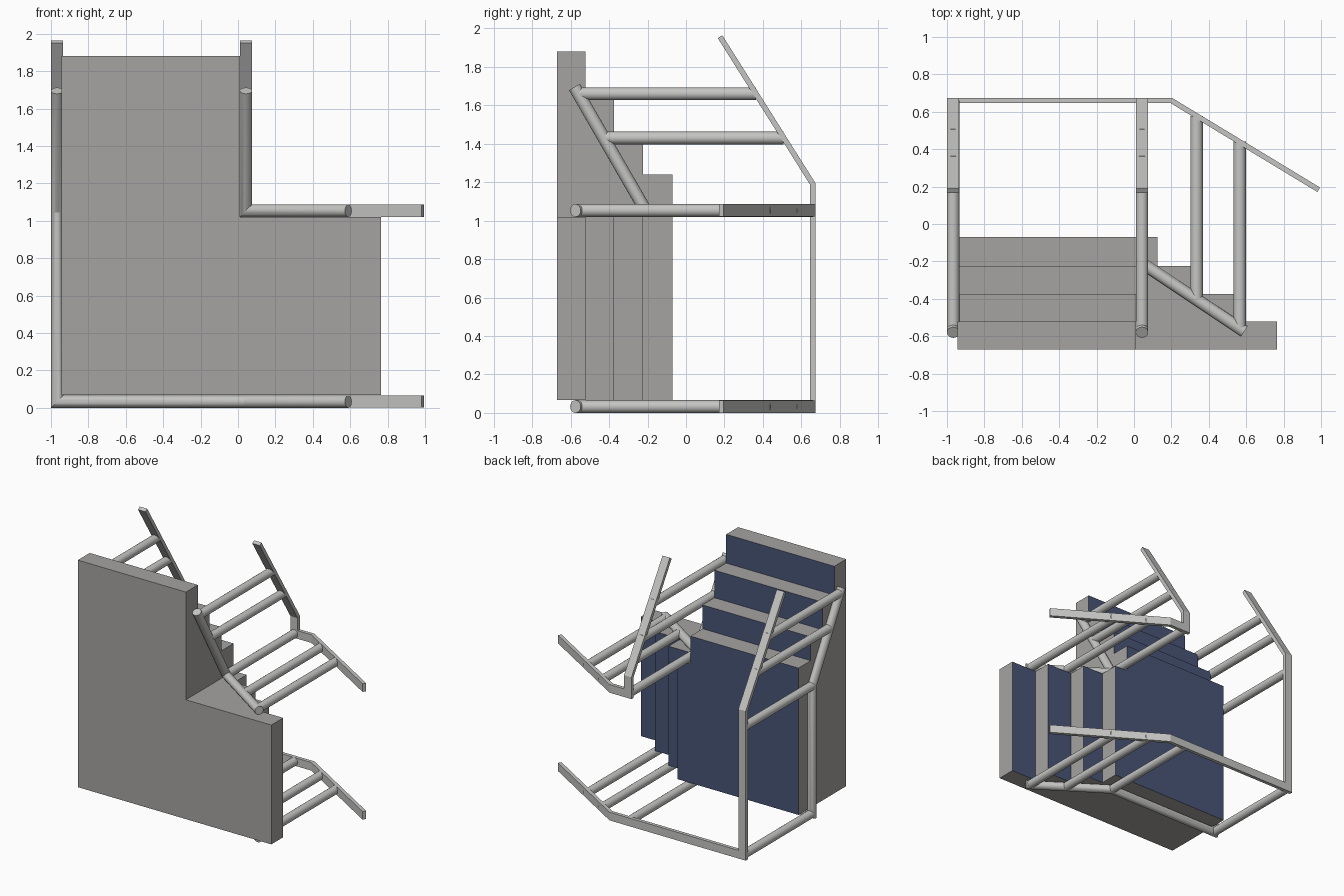
import bpy
import bmesh
import math
from mathutils import Vector

cube = bpy.data.objects.get("Cube")
if cube:
    bpy.data.objects.remove(cube, do_unlink=True)


def material(name, rgb):
    m = bpy.data.materials.new(name)
    m.use_nodes = True
    m.diffuse_color = (*rgb, 1)
    m.node_tree.nodes["Principled BSDF"].inputs["Base Color"].default_value = (*rgb, 1)
    return m


GREY = material("panel grey", (0.38, 0.37, 0.355))
BLUE = material("panel blue", (0.065, 0.09, 0.185))
METAL = material("rail light grey", (0.56, 0.56, 0.55))


def finish(name, bm, mats):
    bmesh.ops.recalc_face_normals(bm, faces=bm.faces)
    mesh = bpy.data.meshes.new(name)
    bm.to_mesh(mesh)
    bm.free()
    for m in mats:
        mesh.materials.append(m)
    ob = bpy.data.objects.new(name, mesh)
    bpy.context.collection.objects.link(ob)
    return ob


def sweep(name, path, section, axis, smooth=False):
    """Sweep a section along a polyline with mitred corners."""
    pts = [Vector(p) for p in path]
    dirs = [(b - a).normalized() for a, b in zip(pts, pts[1:])]
    u = Vector(axis)
    v = dirs[0].cross(u)
    ring = [pts[0] + u * a + v * b for a, b in section]
    bm = bmesh.new()
    prev = [bm.verts.new(co) for co in ring]
    bm.faces.new(prev)
    for i, d in enumerate(dirs):
        p = pts[i + 1]
        n = d + dirs[i + 1] if i + 1 < len(dirs) else d
        ring = [co + d * ((p - co).dot(n) / d.dot(n)) for co in ring]
        cur = [bm.verts.new(co) for co in ring]
        for k in range(len(cur)):
            j = (k + 1) % len(cur)
            bm.faces.new((prev[k], prev[j], cur[j], cur[k]))
        prev = cur
    bm.faces.new(prev)
    ob = finish(name, bm, [METAL])
    if smooth:
        bpy.ops.object.select_all(action="DESELECT")
        ob.select_set(True)
        bpy.context.view_layer.objects.active = ob
        bpy.ops.object.shade_smooth_by_angle(angle=math.radians(25))
    return ob


W, T, R, SIDES = 0.0325, 0.014, 0.033, 24
FLAT = [(-W, -T), (W, -T), (W, T), (-W, T)]
ROUND = [(R * math.cos(math.tau * k / SIDES), R * math.sin(math.tau * k / SIDES))
         for k in range(SIDES)]

# Stepped stack of L-shaped panels: right edge, top, front and back of each
LEFT, INNER, BASE, LEDGE = -0.945, 0.01, 0.067, 1.02
layers = [(0.765, 1.88, -0.672, -0.522), (0.535, 1.65, -0.522, -0.374),
          (0.31, 1.43, -0.374, -0.224), (0.125, 1.24, -0.224, -0.07)]
for i, (edge, top, y0, y1) in enumerate(layers):
    outline = [(LEFT, BASE), (edge, BASE), (edge, LEDGE),
               (INNER, LEDGE), (INNER, top), (LEFT, top)]
    bm = bmesh.new()
    face = bm.faces.new([bm.verts.new((x, y0, z)) for x, z in outline])
    ext = bmesh.ops.extrude_face_region(bm, geom=[face], use_keep_orig=True)
    moved = [g for g in ext["geom"] if isinstance(g, bmesh.types.BMVert)]
    bmesh.ops.translate(bm, verts=moved, vec=(0, y1 - y0, 0))
    panel = finish(f"step_panel_{i + 1}", bm, [GREY, BLUE])
    for poly in panel.data.polygons:
        poly.material_index = 1 if poly.normal.y > 0.5 else 0

# Two rail frames: an outer one on the floor and an inner one on the ledge
YB, YF = 0.66, -0.21
for name, x, z in (("outer", -0.967, 0.033), ("inner", 0.043, 1.053)):
    bend = 1.053
    # Flat back rail: leaning top, upright, floor run and angled end
    sweep(f"{name}_back_rail",
          [(x, 0.177, 1.957), (x, YB, 1.19), (x, YB, z), (0.2, YB, z), (0.988, 0.183, z)],
          FLAT, (1, 0, 0))
    # Round front rail following the steps
    path = [(x, -0.58, 1.695), (x, YF, bend), (x, YF, z),
            (0.043, YF, z), (0.59, -0.575, z)]
    path = [p for k, p in enumerate(path) if k == 0 or p != path[k - 1]]
    if name == "inner":
        path = [path[0], (x, YF, z), path[-1]]
    sweep(f"{name}_front_rail", path, ROUND, (1, 0, 0), smooth=True)
    # Round cross bars between the two rails
    bars = [(x, 1.43, -0.42, 0.508), (x, 1.66, -0.56, 0.363),
            (x, bend, YF, YB), (0.043, z, YF, YB),
            (0.335, z, -0.406, 0.578), (0.565, z, -0.56, 0.44)]
    if name == "outer":
        bars.append((x, z, YF, YB))
    else:
        bars.pop(2)
    for k, (bx, bz, ya, yb) in enumerate(bars):
        sweep(f"{name}_cross_bar_{k + 1}", [(bx, ya, bz), (bx, yb, bz)],
              ROUND, (1, 0, 0), smooth=True)
